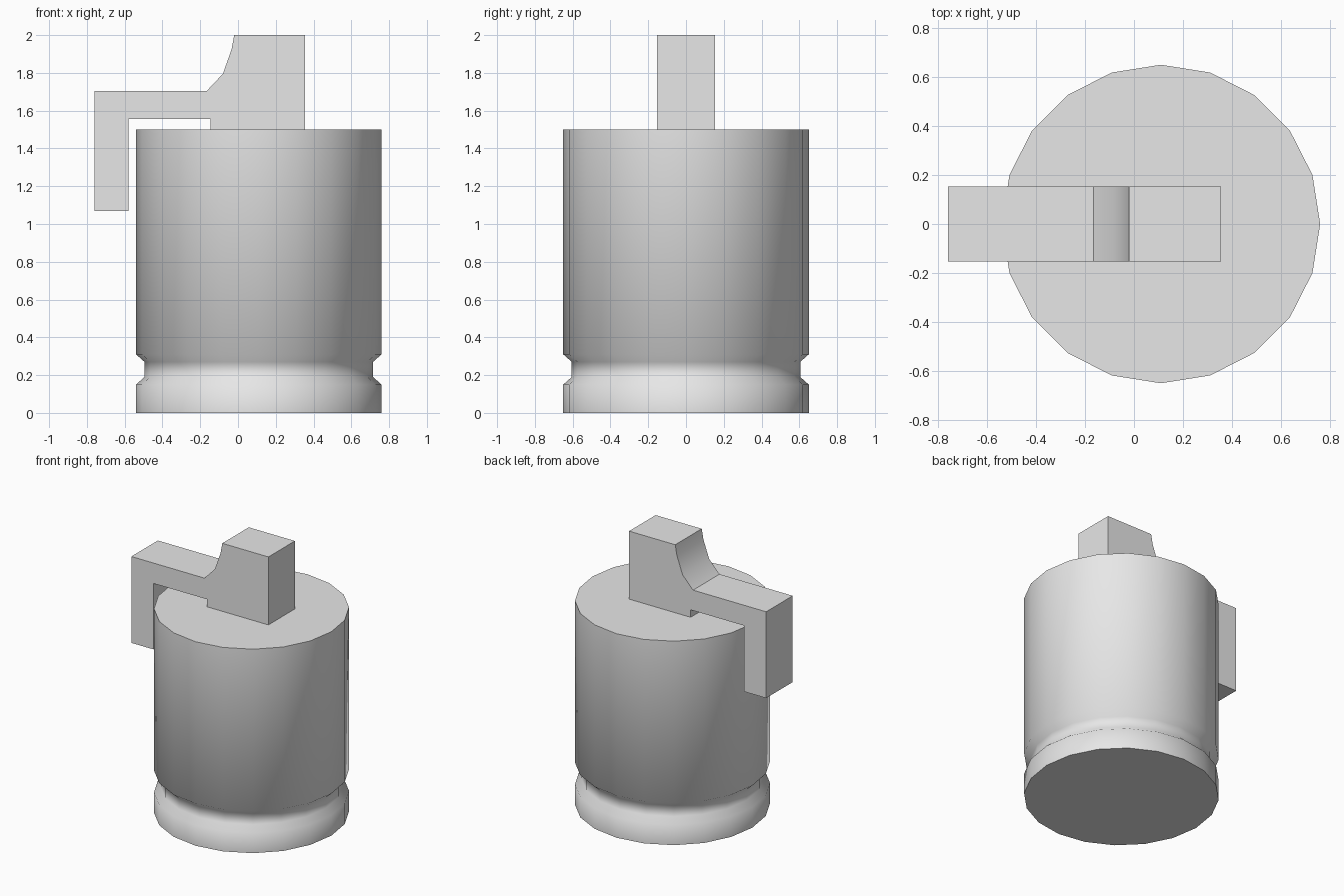
import bpy, bmesh, math

cube = bpy.data.objects.get("Cube")
if cube:
    bpy.data.objects.remove(cube, do_unlink=True)

grey = bpy.data.materials.new("plain_grey")
grey.use_nodes = True
colour = (0.8, 0.8, 0.8, 1)
grey.diffuse_color = colour
grey.node_tree.nodes["Principled BSDF"].inputs["Base Color"].default_value = colour


def finish(name, bm, angle):
    """Turn a bmesh into a grey object with sharp edges kept above the angle."""
    bmesh.ops.recalc_face_normals(bm, faces=bm.faces)
    mesh = bpy.data.meshes.new(name)
    bm.to_mesh(mesh)
    bm.free()
    mesh.materials.append(grey)
    obj = bpy.data.objects.new(name, mesh)
    bpy.context.collection.objects.link(obj)
    bpy.ops.object.select_all(action='DESELECT')
    obj.select_set(True)
    bpy.context.view_layer.objects.active = obj
    bpy.ops.object.shade_smooth_by_angle(angle=math.radians(angle))
    return obj


def lathe(name, profile, sides, angle):
    """Stack rings of (radius, height) and cap both ends."""
    bm = bmesh.new()
    rings = []
    for r, z in profile:
        turns = [2 * math.pi * i / sides for i in range(sides)]
        rings.append([bm.verts.new((r * math.cos(t), r * math.sin(t), z)) for t in turns])
    for low, high in zip(rings, rings[1:]):
        for i in range(sides):
            j = (i + 1) % sides
            bm.faces.new((low[i], low[j], high[j], high[i]))
    bm.faces.new(rings[0])
    bm.faces.new(rings[-1])
    return finish(name, bm, angle)


def extrude_outline(name, outline, half_width, angle):
    """Extrude an x-z outline along y."""
    bm = bmesh.new()
    face = bm.faces.new([bm.verts.new((x, -half_width, z)) for x, z in outline])
    new = bmesh.ops.extrude_face_region(bm, geom=[face], use_keep_orig=True)["geom"]
    moved = [v for v in new if isinstance(v, bmesh.types.BMVert)]
    bmesh.ops.translate(bm, verts=moved, vec=(0, 2 * half_width, 0))
    return finish(name, bm, angle)


# Cylindrical body with a groove near its foot
body = lathe("body", [(0.65, 0), (0.65, 0.15), (0.605, 0.19), (0.605, 0.27),
                      (0.65, 0.31), (0.65, 1.5)], 20, 60)
body.location.x = 0.11

# Top block with a curved shoulder and an overhanging hooked arm
extrude_outline("hooked_lever", [
    (-0.76, 1.07), (-0.58, 1.07), (-0.58, 1.555), (-0.145, 1.555),
    (-0.145, 1.5), (0.355, 1.5), (0.355, 2), (-0.02, 2),
    (-0.034, 1.925), (-0.08, 1.795), (-0.165, 1.705), (-0.76, 1.705)], 0.154, 30)
